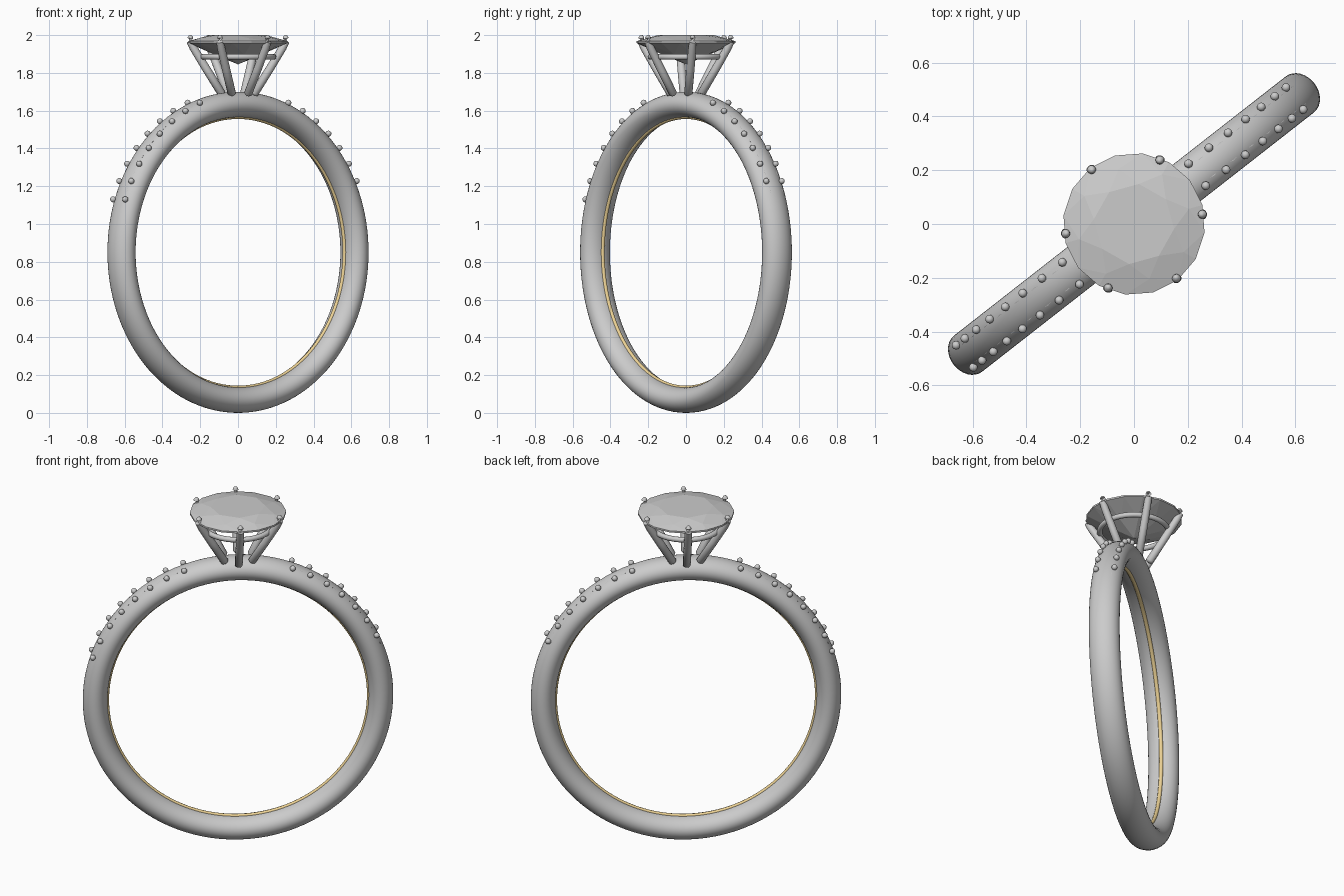
import bpy, bmesh, math
from math import sin, cos, pi, radians
from mathutils import Matrix, Vector

if "Cube" in bpy.data.objects:
    bpy.data.objects.remove(bpy.data.objects["Cube"])

TURN = Matrix.Rotation(radians(38), 4, 'Z')   # whole ring is turned about z
CZ = 0.85                                     # height of the band centre


def finish(name, bm, smooth=True, color=None):
    bmesh.ops.recalc_face_normals(bm, faces=bm.faces)
    bm.transform(TURN)
    me = bpy.data.meshes.new(name)
    bm.to_mesh(me)
    bm.free()
    for p in me.polygons:
        p.use_smooth = smooth
    ob = bpy.data.objects.new(name, me)
    bpy.context.collection.objects.link(ob)
    if color:
        mat = bpy.data.materials.new(name + "_material")
        mat.diffuse_color = color
        mat.use_nodes = True
        mat.node_tree.nodes["Principled BSDF"].inputs["Base Color"].default_value = mat.diffuse_color
        me.materials.append(mat)
    return ob


def hoop(R, a, b, nu, nv, mat):
    """Elliptical tube swept round local z: a radial, b axial half-size."""
    bm = bmesh.new()
    rows = []
    for i in range(nu):
        t = 2 * pi * i / nu
        row = []
        for j in range(nv):
            p = 2 * pi * j / nv
            r = R + a * cos(p)
            row.append(bm.verts.new((r * cos(t), r * sin(t), b * sin(p))))
        rows.append(row)
    for i in range(nu):
        n = (i + 1) % nu
        for j in range(nv):
            m = (j + 1) % nv
            bm.faces.new((rows[i][j], rows[n][j], rows[n][m], rows[i][m]))
    bm.transform(mat)
    return bm


def tube(bm, path, n=14):
    """Round tube through (point, radius) pairs lying in one radial plane."""
    rings = []
    for i, (p, r) in enumerate(path):
        a, b = path[max(i - 1, 0)][0], path[min(i + 1, len(path) - 1)][0]
        q = (b - a).to_track_quat('Z', 'Y')
        rings.append([bm.verts.new(p + q @ Vector((r * cos(2 * pi * k / n), r * sin(2 * pi * k / n), 0)))
                      for k in range(n)])
    for u, v in zip(rings, rings[1:]):
        for k in range(n):
            m = (k + 1) % n
            bm.faces.new((u[k], u[m], v[m], v[k]))
    bm.faces.new(rings[0])
    bm.faces.new(rings[-1])


upright = Matrix.Translation((0, 0, CZ)) @ Matrix.Rotation(pi / 2, 4, 'X')

# Band and gold inner line
finish("band", hoop(0.7825, 0.0675, 0.085, 128, 32, upright))
finish("inner_gold_line", hoop(0.716, 0.010, 0.011, 128, 10, upright), color=(0.85, 0.65, 0.3, 1))

# Faceted centre stone: table, crown, girdle, pavilion
bm = bmesh.new()


def ring(n, r, z, off=0.0):
    return [bm.verts.new((r * cos(2 * pi * (k + off) / n), r * sin(2 * pi * (k + off) / n), z)) for k in range(n)]


table = ring(8, 0.15, 2.0)
crown = ring(8, 0.212, 1.984, 0.5)
g_top = ring(16, 0.264, 1.968)
g_low = ring(16, 0.264, 1.958)
pav = ring(8, 0.13, 1.897, 0.5)
culet = bm.verts.new((0, 0, 1.845))
bm.faces.new(table)
for k in range(8):
    n = (k + 1) % 8
    a, b, c = 2 * k, 2 * k + 1, (2 * k + 2) % 16
    bm.faces.new((table[k], crown[k], table[n]))
    bm.faces.new((table[n], crown[k], g_top[c], crown[n]))
    bm.faces.new((crown[k], g_top[a], g_top[b]))
    bm.faces.new((crown[k], g_top[b], g_top[c]))
    bm.faces.new((pav[k], g_low[b], g_low[a]))
    bm.faces.new((pav[k], g_low[c], g_low[b]))
    bm.faces.new((pav[k], g_low[c], pav[n]))
    bm.faces.new((pav[k], pav[n], culet))
for k in range(16):
    n = (k + 1) % 16
    bm.faces.new((g_top[k], g_low[k], g_low[n], g_top[n]))
finish("centre_stone", bm, smooth=False)

# Six prongs, bending inward over the girdle
bm = bmesh.new()
profile = [(0.082, 1.682, 0.012), (0.087, 1.690, 0.022), (0.17, 1.822, 0.022), (0.238, 1.932, 0.021),
           (0.256, 1.965, 0.019), (0.256, 1.983, 0.016), (0.252, 1.995, 0.011), (0.250, 2.0, 0.004)]
for k in range(6):
    t = radians(30 + 60 * k)
    tube(bm, [(Vector((r * cos(t), r * sin(t), z)), w) for r, z, w in profile])
finish("prongs", bm)

# Gallery ring under the stone
finish("gallery_ring", hoop(0.188, 0.015, 0.015, 64, 12, Matrix.Translation((0, 0, 1.885))))

# Pave beads: two rows on each shoulder, one pair more on the left
STEP = 7.15


def on_band(deg, lateral, R):
    """Frame on the band, local z pointing outward."""
    return (Matrix.Translation((0, 0, CZ)) @ Matrix.Rotation(radians(deg), 4, 'Y')
            @ Matrix.Translation((0, lateral, R)))


bm = bmesh.new()
for side, count in ((1, 7), (-1, 8)):
    for k in range(count):
        for lat in (-0.052, 0.052):
            bmesh.ops.create_uvsphere(bm, u_segments=14, v_segments=8, radius=0.016,
                                      matrix=on_band(side * (20.6 + STEP * k), lat, 0.846))
finish("pave_beads", bm)

# Small flush stones between the beads
bm = bmesh.new()
for side in (1, -1):
    for k in range(7):
        bmesh.ops.create_cone(bm, cap_ends=True, segments=16, radius1=0.012, radius2=0.042, depth=0.03,
                              matrix=on_band(side * (24.2 + STEP * k), 0, 0.827))
finish("pave_stones", bm, smooth=False)

for ob in bpy.data.objects:
    ob.select_set(ob.name in {"prongs"})
bpy.context.view_layer.objects.active = bpy.data.objects["prongs"]
bpy.ops.object.shade_smooth_by_angle(angle=radians(50))
